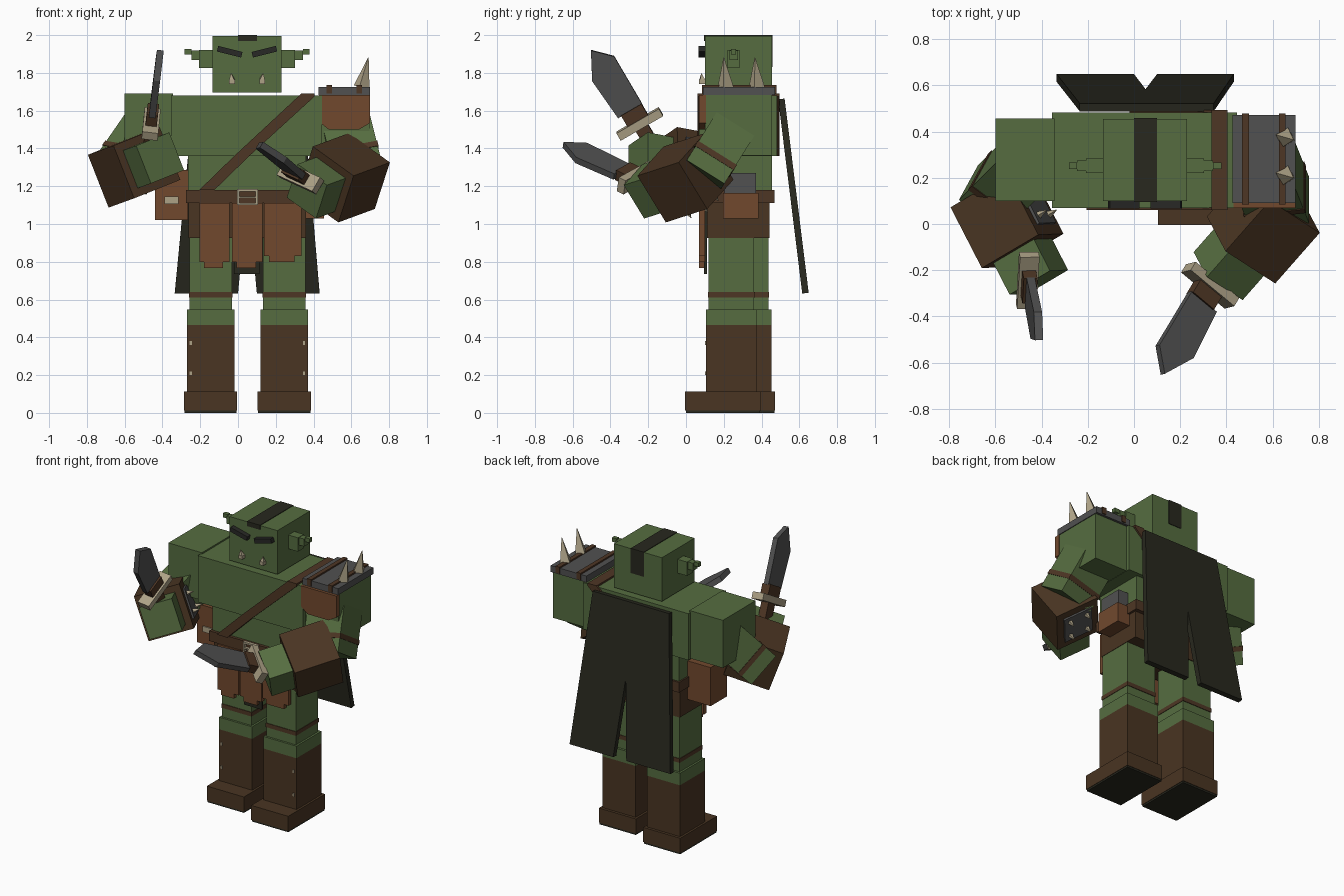
import bpy, bmesh
from mathutils import Vector as V, Matrix

if "Cube" in bpy.data.objects:
    bpy.data.objects.remove(bpy.data.objects["Cube"])

COL = {"green skin": (.092, .152, .051), "dark leather": (.067, .035, .016),
       "strap leather": (.076, .037, .018), "red leather": (.165, .066, .027),
       "dark cloth": (.021, .021, .013), "steel": (.082, .082, .082),
       "bone": (.42, .36, .24), "hair black": (.021, .021, .019)}
MAT = {}
for n, c in COL.items():
    MAT[n] = bpy.data.materials.new(n)
    MAT[n].diffuse_color = (*c, 1)
SKIN, LEATHER, STRAP, RED, CLOTH, STEEL, BONE, HAIR = COL


def finish(name, bm, mat):
    bmesh.ops.recalc_face_normals(bm, faces=bm.faces)
    me = bpy.data.meshes.new(name)
    bm.to_mesh(me)
    bm.free()
    me.materials.append(MAT[mat])
    ob = bpy.data.objects.new(name, me)
    bpy.context.collection.objects.link(ob)
    return ob


def obox(name, center, axes, size, mat):
    """Box along three given unit axes."""
    m = Matrix(axes).transposed() @ Matrix.Diagonal(V(size))
    bm = bmesh.new()
    bmesh.ops.create_cube(bm, size=1, matrix=Matrix.Translation(V(center)) @ m.to_4x4())
    return finish(name, bm, mat)


def box(name, x, y, z, mat):
    c = [(a + b) / 2 for a, b in (x, y, z)]
    return obox(name, c, Matrix.Identity(3), [b - a for a, b in (x, y, z)], mat)


def prism(name, pts, depth, mat):
    """Polygon pushed along a depth vector."""
    bm = bmesh.new()
    a = [bm.verts.new(V(p)) for p in pts]
    b = [bm.verts.new(V(p) + V(depth)) for p in pts]
    bm.faces.new(a)
    bm.faces.new(b[::-1])
    for i in range(len(a)):
        j = (i + 1) % len(a)
        bm.faces.new((a[i], a[j], b[j], b[i]))
    return finish(name, bm, mat)


def spike(name, base, tip, r, mat=BONE):
    base, tip = V(base), V(tip)
    d = tip - base
    rot = d.to_track_quat('Z', 'Y').to_matrix().to_4x4()
    bm = bmesh.new()
    bmesh.ops.create_cone(bm, cap_ends=True, segments=4, radius1=r, radius2=.002, depth=d.length,
                          matrix=Matrix.Translation((base + tip) / 2) @ rot)
    return finish(name, bm, mat)


def frame(u, w):
    """Orthonormal axes: first along u, second close to w."""
    u = V(u).normalized()
    w = V(w)
    w = (w - u * w.dot(u)).normalized()
    return [u, w, u.cross(w)]


MID = .048  # body centre line

# legs and boots, one leg stepping forward
for side, cx, dy, s in (("left", -.145, .075, -1), ("right", .245, 0, 1)):
    def leg(part, hw, y, z, mat):
        box(f"{side}_{part}", (cx - hw, cx + hw), (y[0] + dy, y[1] + dy), z, mat)
    leg("sole", .138, (0, .393), (0, .015), CLOTH)
    leg("foot", .141, (-.005, .396), (.012, .112), LEATHER)
    leg("boot_shaft", .126, (.106, .377), (.1, .465), LEATHER)
    leg("knee", .126, (.106, .377), (.465, .548), SKIN)
    leg("thigh", .112, (.12, .361), (.54, .93), SKIN)
    leg("thigh_band", .115, (.116, .365), (.612, .64), STRAP)
    for z in (.2, .36):
        x = cx + s * .105
        box(f"{side}_boot_stud", (x - .006, x + .006), (.1 + dy, .107 + dy), (z, z + .02), BONE)

# hips, belt and torso
box("shorts", (-.262, .36), (.112, .442), (.925, 1.12), LEATHER)
box("belt", (-.275, .375), (.08, .468), (1.11, 1.18), STRAP)
box("abdomen", (-.265, .36), (.1, .455), (1.17, 1.37), SKIN)
box("chest", (-.355, .445), (.07, .482), (1.36, 1.68), SKIN)

# belt buckle frame
for x, z in (((-.005, .105), (1.1, 1.112)), ((-.005, .105), (1.172, 1.184)), ((-.005, .105), (1.137, 1.146)),
             ((-.005, .007), (1.1, 1.184)), ((.093, .105), (1.1, 1.184))):
    box("buckle_bar", x, (.06, .082), z, BONE)

# hanging leather flaps with stepped ends
for x0, x1, z in ((-.205, -.045, .8), (-.032, .13, .8), (.138, .335, .83)):
    box("flap", (x0, x1), (.07, .1), (z, 1.11), RED)
    box("flap_end", (x0 + .025, x1 - .035), (.07, .1), (z - .032, z), RED)
box("inner_cloth", (-.02, .115), (.094, .11), (.735, 1.1), CLOTH)

# belt pouches
box("left_pouch", (-.44, -.265), (.18, .36), (1.02, 1.285), RED)
box("left_pouch_clasp", (-.39, -.315), (.172, .18), (1.107, 1.145), BONE)
box("right_pouch", (.35, .455), (.197, .385), (1.03, 1.165), RED)
box("right_pouch_top", (.35, .435), (.205, .37), (1.165, 1.27), STEEL)

# diagonal shoulder strap
for y in (.06, .482):
    prism("chest_strap", [(.335, y, 1.69), (.405, y, 1.69), (.405, y, 1.675), (.06, y, 1.36), (-.02, y, 1.36)],
          (0, .012, 0), STRAP)
prism("belly_strap", [(-.02, .06, 1.36), (.06, .06, 1.36), (-.125, .06, 1.18), (-.205, .06, 1.18)],
      (0, .042, 0), STRAP)
box("strap_over_shoulder", (.335, .405), (.06, .494), (1.68, 1.692), STRAP)


# cape with a slit
def cape_y(z):
    return .488 + (1.66 - z) * .124


cape = [(-.235, 1.66), (.345, 1.66), (.432, .632), (.1, .632), (.05, 1.16), (0, .632), (-.335, .632)]
prism("cape", [(x, cape_y(z), z) for x, z in cape], (0, .034, .004), CLOTH)

# head, hair stripe and face
box("head", (-.135, .23), (.1, .455), (1.695, 1.996), SKIN)
box("hair_top", (0, .1), (.096, .459), (1.995, 2), CLOTH)
box("hair_front", (0, .1), (.096, .101), (1.968, 2), CLOTH)
box("hair_back", (0, .1), (.454, .459), (1.83, 2), CLOTH)
for s in (-1, 1):
    obox("brow", (MID + s * .092, .085, 1.912), frame((s, 0, .25), (0, 1, 0)), (.132, .035, .03), HAIR)
    x = MID + s * .08
    box("tusk_root", (x - .015, x + .015), (.07, .101), (1.742, 1.765), BONE)
    spike("tusk_tip", (x, .086, 1.762), (x + s * .005, .082, 1.797), .02)
    for part, a, b, z0, z1, hy in (("ear", .18, .255, 1.825, 1.92, .032), ("ear_middle", .255, .295, 1.867, 1.918, .022),
                                   ("ear_tip", .295, .33, 1.898, 1.926, .014)):
        xs = sorted((MID + s * a, MID + s * b))
        box(part, xs, (.252 - hy, .252 + hy), (z0, z1), SKIN)

# shoulders and armoured pad
box("left_shoulder", (-.6, -.345), (.1, .456), (1.362, 1.69), SKIN)
box("right_shoulder", (.44, .695), (.1, .456), (1.362, 1.69), SKIN)
box("pad_plate", (.427, .7), (.09, .472), (1.682, 1.726), STEEL)
for x in (.468, .627):
    box("pad_strap", (x, x + .03), (.084, .478), (1.69, 1.736), STRAP)
prism("pad_flap", [(.43, .07, 1.682), (.7, .07, 1.682), (.7, .07, 1.535), (.64, .07, 1.5), (.48, .07, 1.5), (.43, .07, 1.54)],
      (0, .035, 0), RED)
for y in (.21, .375):
    spike("pad_spike", (.655, y, 1.725), (.69, y - .01, 1.88), .044)

# arms: elbow block, bracer, hand
ARMS = {"left": dict(elbow=(-.54, .19, 1.372), down=(-.45, -.45, -.65), side=(1, -.55, 0), wide=.24,
                     core=(-.55, .015, 1.3), f=(.138, -.268, .05), w=(.25, .13, .1), plate=(1, 0)),
        "right": dict(elbow=(.597, .175, 1.39), down=(.2, -.5, -.8), side=(1, 0, 0), wide=.26,
                      core=(.56, -.003, 1.245), f=(-.19, -.216, -.07), w=(.21, -.15, -.16), plate=(2, 0))}
for side, a in ARMS.items():
    ax = frame(a["down"], a["side"])
    obox(f"{side}_elbow", a["elbow"], ax, (.33, a["wide"], .235), SKIN)
    obox(f"{side}_elbow_band", V(a["elbow"]) + ax[0] * .06, ax, (.032, a["wide"] + .008, .243), STRAP)
    fx = frame(a["f"], a["w"])
    core = V(a["core"])
    obox(f"{side}_bracer", core, fx, (.3, .3, .3), LEATHER)
    obox(f"{side}_hand", core + fx[0] * .21, fx, (.19, .215, .215), SKIN)
    # steel plate with small spikes on the inner bracer face
    n = fx[a["plate"][0]]
    ref = V((.25, .13, .1)) if side == "left" else V((-.09, .14, -.25))
    n = n if n.dot(ref) > 0 else -n
    pa = frame(n, fx[0])
    obox(f"{side}_bracer_plate", core + n * .152, pa, (.02, .2, .2), STEEL)
    for i in (-1, 1):
        for j in (-1, 1):
            b = core + n * .158 + pa[1] * .06 * i + pa[2] * .06 * j
            spike(f"{side}_bracer_spike", b, b + n * .045, .018)

# short swords: profile in (along blade, across blade)
BLADE = [(.085, -.083), (.325, -.102), (.47, -.025), (.38, .065), (.085, .065)]
for side, guard, d, g in (("left", (-.46, -.245, 1.53), (.05, -.235, .4), (.05, .866, .5)),
                          ("right", (.33, -.265, 1.245), (-.22, -.365, .18), (-.76, .56, .36))):
    ax = frame(d, g)
    o = V(guard)
    n = ax[2]
    prism(f"{side}_blade", [o + ax[0] * s + ax[1] * t - n * .018 for s, t in BLADE], n * .036, STEEL)
    obox(f"{side}_sword_collar", o + ax[0] * .055, ax, (.07, .125, .06), STRAP)
    obox(f"{side}_sword_guard", o, ax, (.045, .26, .085), BONE)
    obox(f"{side}_sword_grip", o - ax[0] * .1, ax, (.17, .075, .055), STRAP)

for m in bpy.data.materials:
    if m.users and not m.is_grease_pencil:
        m.use_nodes = True
        m.node_tree.nodes["Principled BSDF"].inputs["Base Color"].default_value = m.diffuse_color
